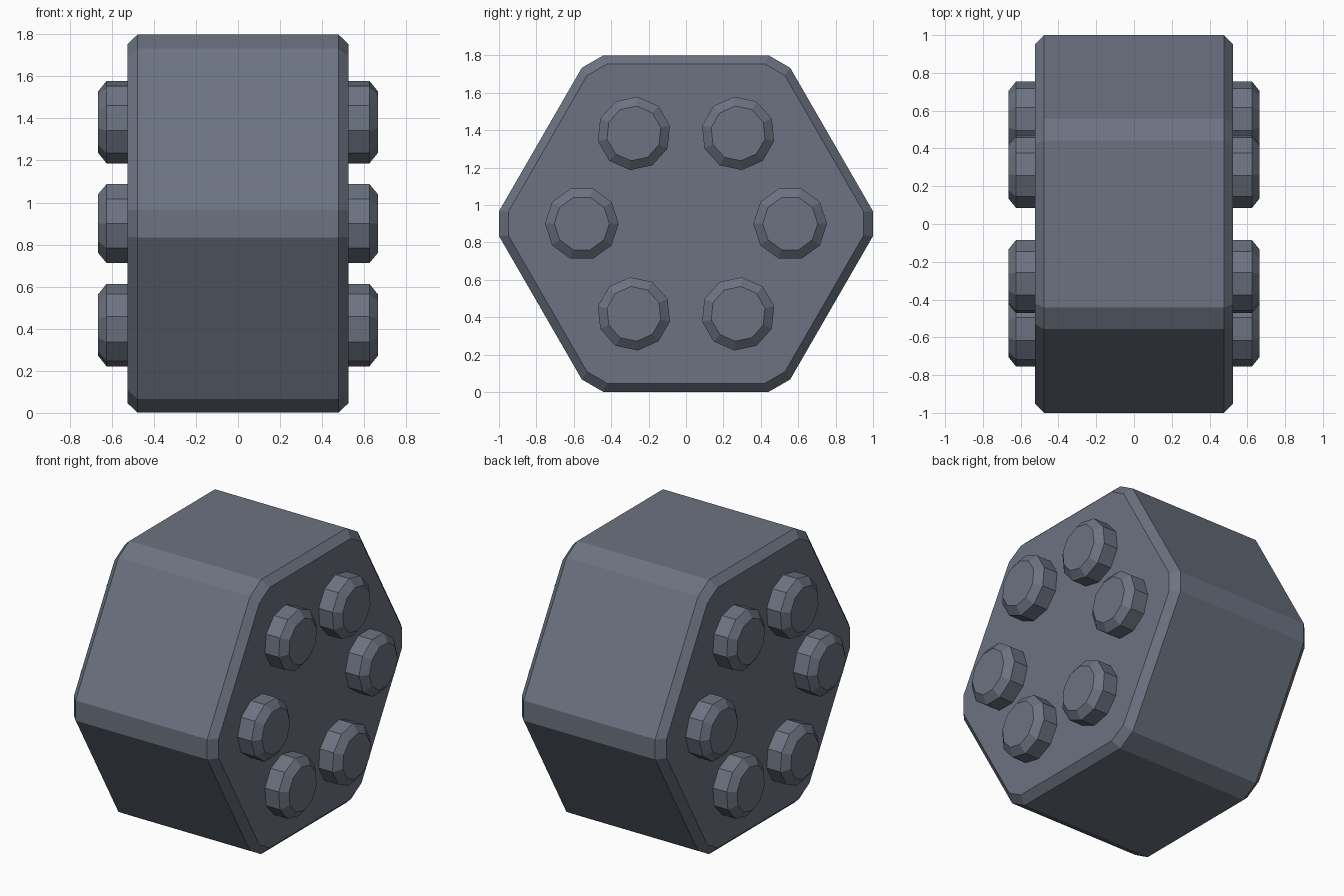
import bpy, bmesh, math

if "Cube" in bpy.data.objects:
    bpy.data.objects.remove(bpy.data.objects["Cube"])

# One flat slate colour
slate = bpy.data.materials.new("slate grey")
slate.diffuse_color = (0.15, 0.17, 0.22, 1)
slate.use_nodes = True
slate.node_tree.nodes["Principled BSDF"].inputs["Base Color"].default_value = slate.diffuse_color
CZ = 0.9


def loft_x(name, rings):
    """Solid skinned along x; rings = list of (x, [(y, z), ...])."""
    bm = bmesh.new()
    loops = [[bm.verts.new((x, y, z)) for y, z in pts] for x, pts in rings]
    n = len(loops[0])
    for a, b in zip(loops, loops[1:]):
        for i in range(n):
            j = (i + 1) % n
            bm.faces.new((a[i], a[j], b[j], b[i]))
    bm.faces.new(loops[0][::-1])
    bm.faces.new(loops[-1])
    bmesh.ops.recalc_face_normals(bm, faces=bm.faces[:])
    mesh = bpy.data.meshes.new(name)
    bm.to_mesh(mesh)
    bm.free()
    mesh.materials.append(slate)
    ob = bpy.data.objects.new(name, mesh)
    bpy.context.collection.objects.link(ob)
    return ob


# Hexagonal head with cut corners
def hexagon(s):
    pts = []
    for k in range(6):
        a = k * math.pi / 3
        for t in (-0.066, 0.066):
            y, z = s, s * t
            pts.append((y * math.cos(a) - z * math.sin(a),
                        CZ + y * math.sin(a) + z * math.cos(a)))
    return pts


loft_x("hex_block", [(-0.525, hexagon(0.95)), (-0.477, hexagon(1)),
                     (0.477, hexagon(1)), (0.525, hexagon(0.95))])


# Ring of ten-sided studs on both faces
def circle(cy, cz, r, turn):
    return [(cy + r * math.cos(turn + i * math.pi / 5),
             cz + r * math.sin(turn + i * math.pi / 5)) for i in range(10)]


for side, label in ((1, "right"), (-1, "left")):
    for k in range(6):
        a = k * math.pi / 3
        cy, cz = 0.557 * math.cos(a), CZ + 0.557 * math.sin(a)
        loft_x(f"{label}_stud_{k + 1}",
               [(side * x, circle(cy, cz, r, a)) for x, r in
                ((0.50, 0.197), (0.625, 0.197), (0.665, 0.147))])
